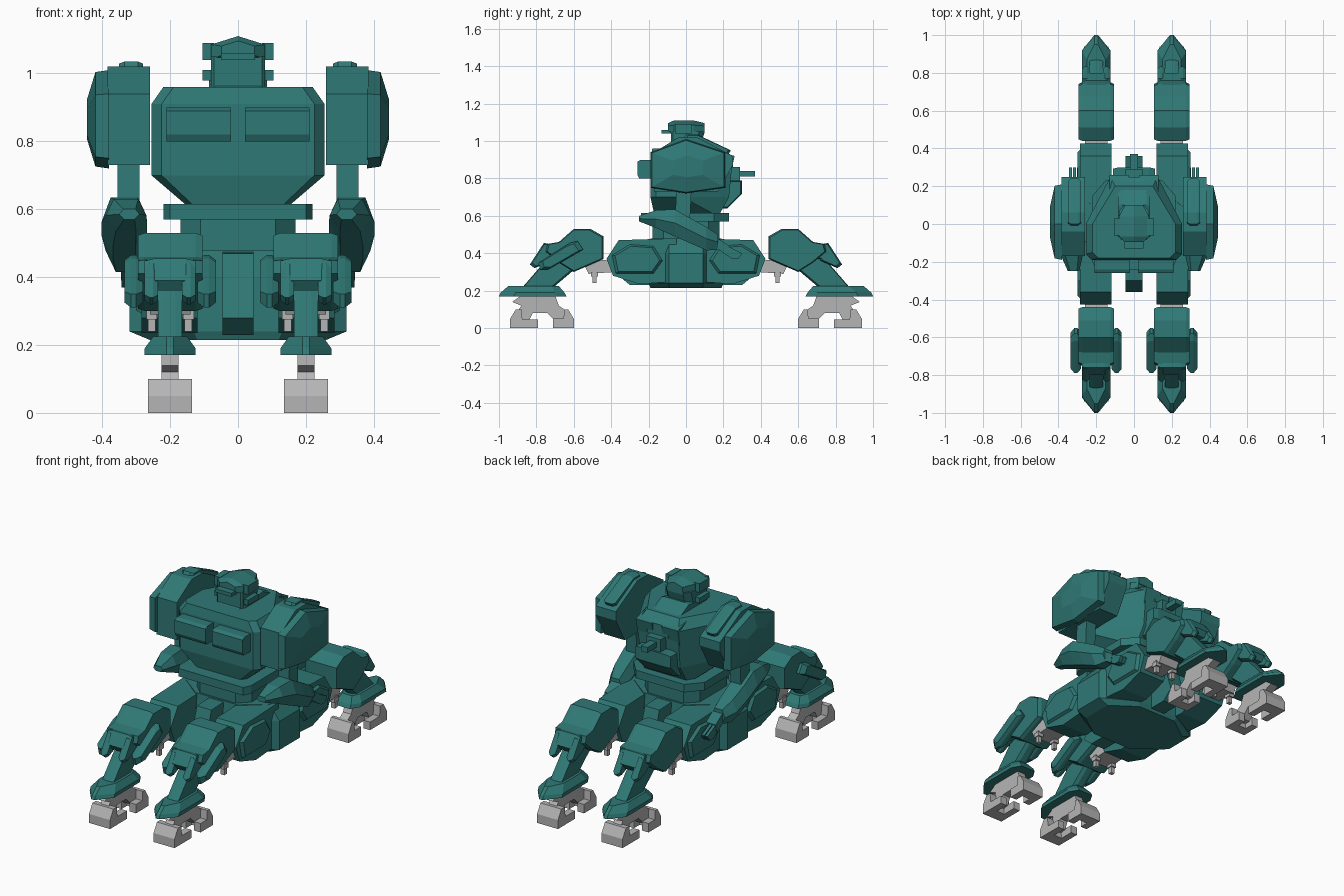
import bpy
import bmesh

default_cube = bpy.data.objects.get("Cube")
if default_cube:
    bpy.data.objects.remove(default_cube)


def make_material(name, red, green, blue):
    material = bpy.data.materials.new(name)
    material.use_nodes = True
    colour = (red, green, blue, 1)
    material.diffuse_color = colour
    material.node_tree.nodes["Principled BSDF"].inputs["Base Color"].default_value = colour
    return material


TEAL = make_material("teal armour", .028, .19, .18)
GREY = make_material("grey metal", .46, .46, .46)
X, Y, Z = range(3)

# Copies of a part: name prefix and the sign applied to x and y
CENTRE = {"": (1, 1)}
SIDES = {"left_": (1, 1), "right_": (-1, 1)}
FRONT_LEGS = {"front_left_": (1, -1), "front_right_": (-1, -1)}
REAR_LEGS = {"rear_left_": (1, 1), "rear_right_": (-1, 1)}
LEGS = FRONT_LEGS | REAR_LEGS


def loft(name, axis, layers, copies=CENTRE, material=TEAL):
    """Join rings of points placed along an axis into a closed solid."""
    for prefix, (sign_x, sign_y) in copies.items():
        bm = bmesh.new()
        loops = []
        for position, ring in layers:
            loop = []
            for pair in ring:
                point = list(pair)
                point.insert(axis, position)
                loop.append(bm.verts.new((point[X] * sign_x, point[Y] * sign_y, point[Z])))
            loops.append(loop)
        bm.faces.new(loops[0])
        bm.faces.new(loops[-1])
        for low, high in zip(loops, loops[1:]):
            for i in range(len(low)):
                bm.faces.new((low[i - 1], low[i], high[i], high[i - 1]))
        bmesh.ops.recalc_face_normals(bm, faces=bm.faces)
        mesh = bpy.data.meshes.new(prefix + name)
        bm.to_mesh(mesh)
        bm.free()
        mesh.materials.append(material)
        bpy.context.collection.objects.link(bpy.data.objects.new(prefix + name, mesh))


def scaled(ring, factor):
    """Shrink a ring about the middle of its extents."""
    mid = [(min(axis) + max(axis)) / 2 for axis in zip(*ring)]
    return [tuple(m + (c - m) * factor for c, m in zip(point, mid)) for point in ring]


def slab(name, low, high, profile, copies=CENTRE, material=TEAL, edge=0.0, shrink=.9):
    """Side profile extruded across x, with optional chamfered outer edges."""
    layers = [(low, profile), (high, profile)]
    if edge:
        small = scaled(profile, shrink)
        layers = [(low, small), (low + edge, profile), (high - edge, profile), (high, small)]
    loft(name, X, layers, copies, material)


def box(name, xs, ys, zs, copies=CENTRE, material=TEAL):
    slab(name, *xs, [(ys[0], zs[0]), (ys[1], zs[0]), (ys[1], zs[1]), (ys[0], zs[1])],
         copies, material)


def plan(half, front, back, cut, back_cut=None, centre=0.0):
    """Plan outline of a rectangle with its corners cut off."""
    cx, cy = cut
    bx, by = back_cut or cut
    right = [(half - cx, front), (half, front + cy), (half, back - by), (half - bx, back)]
    outline = right + [(-x, y) for x, y in reversed(right)]
    return [(centre + x, y) for x, y in outline]


# Pelvis, waist and belt
loft("pelvis", Z, [(.215, plan(.26, -.19, .19, (.14, .1))),
                   (.24, plan(.32, -.2, .2, (.19, .11))),
                   (.4, plan(.32, -.2, .2, (.19, .11))),
                   (.48, plan(.26, -.19, .19, (.13, .1)))])
for label, sign in (("front", -1), ("rear", 1)):
    slab("pelvis_" + label + "_keel", -.045, .045,
         [(0, .23), (.3 * sign, .23), (.36 * sign, .28), (.3 * sign, .47), (0, .48)])
loft("waist", Z, [(.46, plan(.17, -.18, .18, (.06, .06))),
                  (.58, plan(.17, -.18, .18, (.06, .06)))])
loft("belt", Z, [(.57, plan(.22, -.24, .23, (.02, .04), (.07, .08))),
                 (.615, plan(.22, -.24, .23, (.02, .04), (.07, .08)))])

# Torso tapering to the rear, with a narrow neck mantle
loft("torso", Z, [(.61, plan(.15, -.17, .18, (.02, .03))),
                  (.7, plan(.255, -.19, .23, (.03, .03), (.13, .25))),
                  (.91, plan(.255, -.19, .25, (.03, .03), (.13, .25))),
                  (.96, plan(.22, -.18, .2, (.03, .03), (.12, .2)))])
slab("neck_mantle", -.085, .085, [(-.1, .95), (-.07, .97), (.1, 1.0), (.2, .95), (.25, .92),
                                  (.25, .86), (0, .86)], edge=.02)
slab("front_pod", .02, .21, [(-.17, .8), (-.25, .8), (-.26, .82), (-.26, .89), (-.24, .9),
                             (-.17, .9)], SIDES)
slab("rear_chest_block", -.11, .11, [(.15, .64), (.22, .64), (.3, .72), (.3, .79), (.15, .79)],
     edge=.03)
slab("rear_chest_plate", .03, .13, [(.15, .82), (.24, .83), (.26, .92), (.16, .95)], SIDES)
box("gun_mount", (-.045, .045), (.2, .29), (.79, .86))
box("gun_barrel", (-.02, .02), (.25, .37), (.81, .84))

# Head
loft("jaw", Z, [(.95, plan(.08, -.08, .07, (.01, .01), (.03, .03))),
                (1.05, plan(.08, -.08, .1, (.01, .01), (.03, .03)))])
roof = [(-.08, 1.04), (.08, 1.04), (.08, 1.085), (0, 1.11), (-.08, 1.085)]
loft("helmet", Y, [(-.095, scaled(roof, .6)), (-.065, roof), (.04, roof), (.1, scaled(roof, .6))])
box("helmet_brim", (-.05, .05), (-.13, .1), (1.04, 1.06))
for label, low, high in (("upper", 1.04, 1.09), ("lower", .98, 1.01)):
    box(label + "_ear", (.07, .105), (-.06, .03), (low, high), SIDES)

# Shoulders
slab("shoulder", .26, .385, [(-.17, .73), (-.17, .94), (-.04, 1.02), (.06, 1.02), (.25, .92),
                             (.25, .87), (.17, .73)], SIDES)
pad = [(-.19, .94), (0, 1.01), (.21, .94), (.21, .75), (0, .72), (-.19, .75)]
loft("shoulder_pad", X, [(.38, pad), (.42, scaled(pad, .96)), (.445, scaled(pad, .4))], SIDES)
slab("shoulder_ridge", .28, .35, [(-.02, 1.0), (0, 1.035), (.06, 1.035), (.24, .95), (.22, .92)],
     SIDES, edge=.015)


# Arms and hands, the forearm bulging in the middle
def hexagon(centre, half, low, high):
    middle = (low + high) / 2
    return [(centre - half, middle), (centre - half * .6, high), (centre + half * .6, high),
            (centre + half, middle), (centre + half * .5, low), (centre - half * .5, low)]


slab("upper_arm", .29, .355, [(-.06, .56), (.02, .56), (.03, .75), (-.05, .75)], SIDES)
loft("forearm", Y, [(-.25, hexagon(.32, .03, .57, .6)), (-.16, hexagon(.33, .06, .535, .63)),
                    (-.06, hexagon(.335, .067, .49, .635)), (.02, hexagon(.335, .067, .455, .59)),
                    (.11, hexagon(.33, .06, .415, .54)), (.17, hexagon(.32, .04, .42, .5))], SIDES)
slab("hand", .285, .345, [(.14, .44), (.17, .48), (.23, .44), (.22, .39)], SIDES)
for i in range(3):
    start = .285 + i * .021
    slab("finger_" + str(i + 1), start, start + .016,
         [(.2, .4), (.22, .44), (.3, .4), (.28, .37), (.25, .37)], SIDES)

# Hips and grey joints
slab("hip_block", .12, .285, [(.05, .25), (.25, .235), (.39, .28), (.425, .37), (.36, .47),
                              (.05, .48)], LEGS)
slab("hip_pod", .25, .3, [(.12, .36), (.17, .44), (.3, .45), (.4, .39), (.38, .29), (.17, .29)],
     LEGS, edge=.02, shrink=.85)
slab("hip_joint", .14, .26, [(.38, .3), (.4, .36), (.5, .37), (.54, .33), (.52, .29)],
     LEGS, GREY)
for label, start in (("inner", .135), ("outer", .243)):
    box(label + "_peg", (start, start + .022), (.478, .5), (.24, .31), LEGS, GREY)
    box(label + "_peg_cap", (start - .005, start + .027), (.47, .508), (.275, .3), LEGS, GREY)

# Knees, shins and pronged guards
slab("knee", .105, .295, [(.44, .37), (.44, .49), (.51, .53), (.6, .53), (.68, .46), (.74, .45),
                          (.75, .41), (.68, .35), (.6, .3)], LEGS, edge=.02, shrink=.94)
slab("shin", .165, .235, [(.6, .31), (.73, .2), (.89, .2), (.76, .35), (.7, .42)],
     LEGS, edge=.02)
guard = [(.68, .44), (.76, .455), (.8, .39), (.78, .36), (.7, .37)]
slab("knee_guard", .125, .275, guard, LEGS, edge=.03, shrink=.85)
for label, start in (("inner", .125), ("outer", .235)):
    slab(label + "_guard_prong", start, start + .04,
         [(.7, .43), (.77, .44), (.835, .34), (.81, .32), (.72, .36)], LEGS, edge=.015, shrink=.8)
vent = [(.55, .42), (.58, .465), (.62, .455), (.79, .35), (.78, .31), (.74, .31)]
for label, low, high in (("inner", .065, .12), ("outer", .28, .335)):
    slab(label + "_vent", low, high, vent, FRONT_LEGS, edge=.02, shrink=.8)

# Ankle covers with pointed toes, and open grey feet
loft("ankle_cover", Z, [(.17, plan(.075, .64, 1.0, (.03, .05), (.065, .08), .2)),
                        (.19, plan(.075, .65, .99, (.03, .05), (.065, .08), .2)),
                        (.225, plan(.05, .68, .95, (.02, .04), (.04, .08), .2))], LEGS)
slab("foot_arch", .175, .225, [(.61, .03), (.62, .08), (.68, .12), (.7, .175), (.88, .175),
                               (.93, .14), (.88, .12), (.92, .06), (.9, .03), (.84, .04),
                               (.82, .08), (.74, .08), (.69, .03)], LEGS, GREY)
slab("heel_plate", .135, .265, [(.6, 0), (.6, .05), (.63, .1), (.65, .1), (.66, 0)], LEGS, GREY)
slab("toe_plate", .135, .265, [(.87, 0), (.88, .1), (.91, .1), (.94, .05), (.94, 0)], LEGS, GREY)
for label, start in (("inner", .135), ("outer", .225)):
    box(label + "_heel_pad", (start, start + .04), (.64, .71), (0, .05), LEGS, GREY)
    box(label + "_toe_pad", (start, start + .04), (.79, .89), (0, .045), LEGS, GREY)
